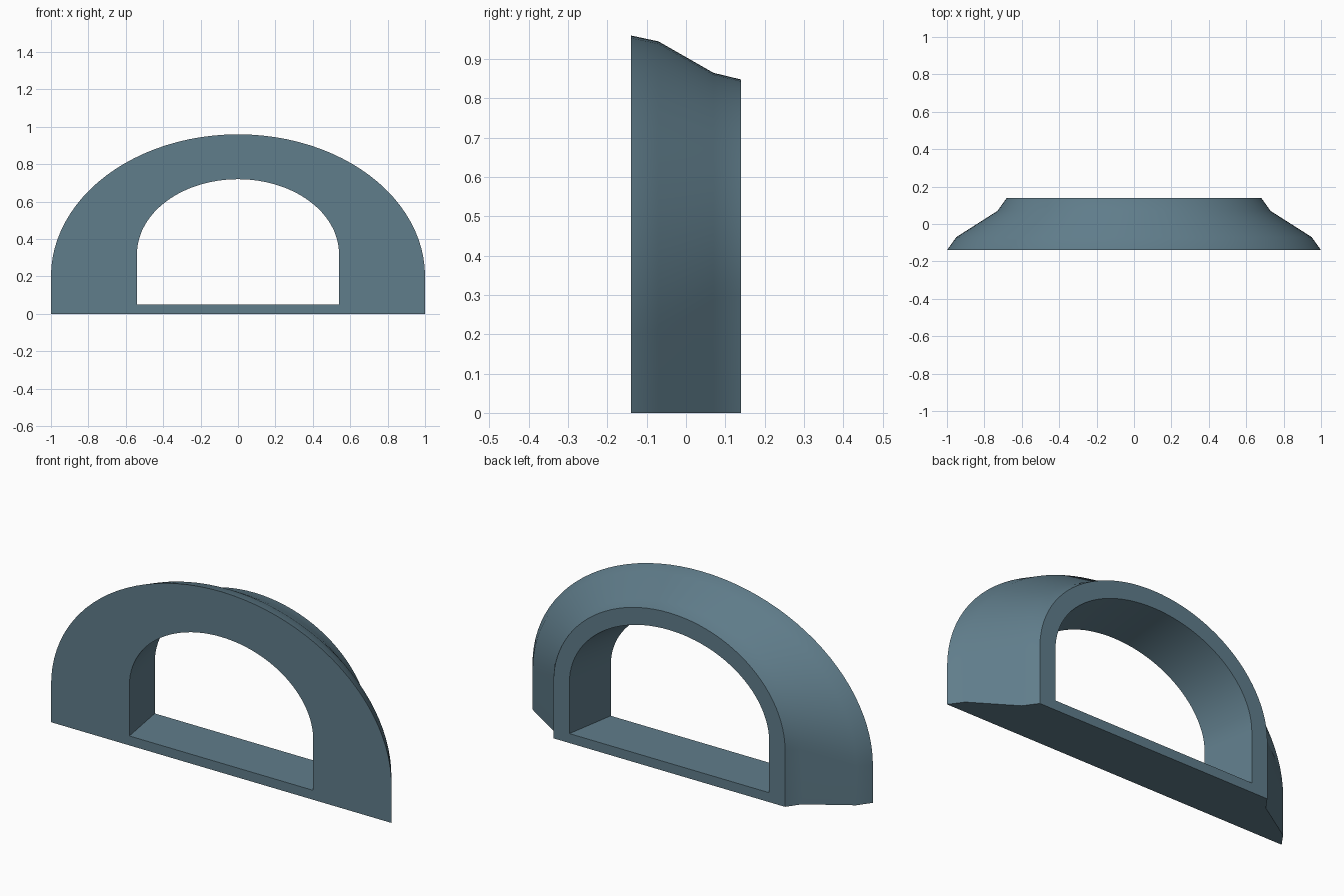
import bpy, bmesh, math

cube = bpy.data.objects.get("Cube")
if cube:
    bpy.data.objects.remove(cube, do_unlink=True)

SEGMENTS = 48


def arch_loop(bm, y, half_width, base, spring, top):
    """Closed arch outline: straight legs below a half ellipse."""
    pts = [(half_width, base)]
    for i in range(SEGMENTS + 1):
        a = math.pi * i / SEGMENTS
        pts.append((half_width * math.cos(a), spring + (top - spring) * math.sin(a)))
    pts.append((-half_width, base))
    return [bm.verts.new((x, y, z)) for x, z in pts]


# Sections: y, half width, base, spring height, top
sections = [
    # flared outer shell, front to back
    (-0.14, 1.00, 0, 0.20, 0.96),
    (-0.07, 0.95, 0, 0.21, 0.945),
    (0.07, 0.73, 0, 0.29, 0.865),
    (0.14, 0.68, 0, 0.30, 0.848),
    # opening, back to front
    (0.14, 0.587, 0.05, 0.32, 0.757),
    (-0.14, 0.54, 0.05, 0.32, 0.72),
]

bm = bmesh.new()
loops = [arch_loop(bm, *s) for s in sections]
for k, loop in enumerate(loops):
    nxt = loops[(k + 1) % len(loops)]
    for i in range(len(loop)):
        j = (i + 1) % len(loop)
        bm.faces.new((loop[i], loop[j], nxt[j], nxt[i]))
bmesh.ops.recalc_face_normals(bm, faces=bm.faces)

mesh = bpy.data.meshes.new("arch_frame")
bm.to_mesh(mesh)
bm.free()
frame = bpy.data.objects.new("arch_frame", mesh)
bpy.context.collection.objects.link(frame)

# Blue grey paint
paint = bpy.data.materials.new("blue_grey")
paint.use_nodes = True
colour = (0.117, 0.205, 0.258, 1)
paint.diffuse_color = colour
paint.node_tree.nodes["Principled BSDF"].inputs["Base Color"].default_value = colour
mesh.materials.append(paint)

# Smooth curves, crisp rims
bpy.ops.object.select_all(action="DESELECT")
frame.select_set(True)
bpy.context.view_layer.objects.active = frame
bpy.ops.object.shade_smooth_by_angle(angle=math.radians(40))
